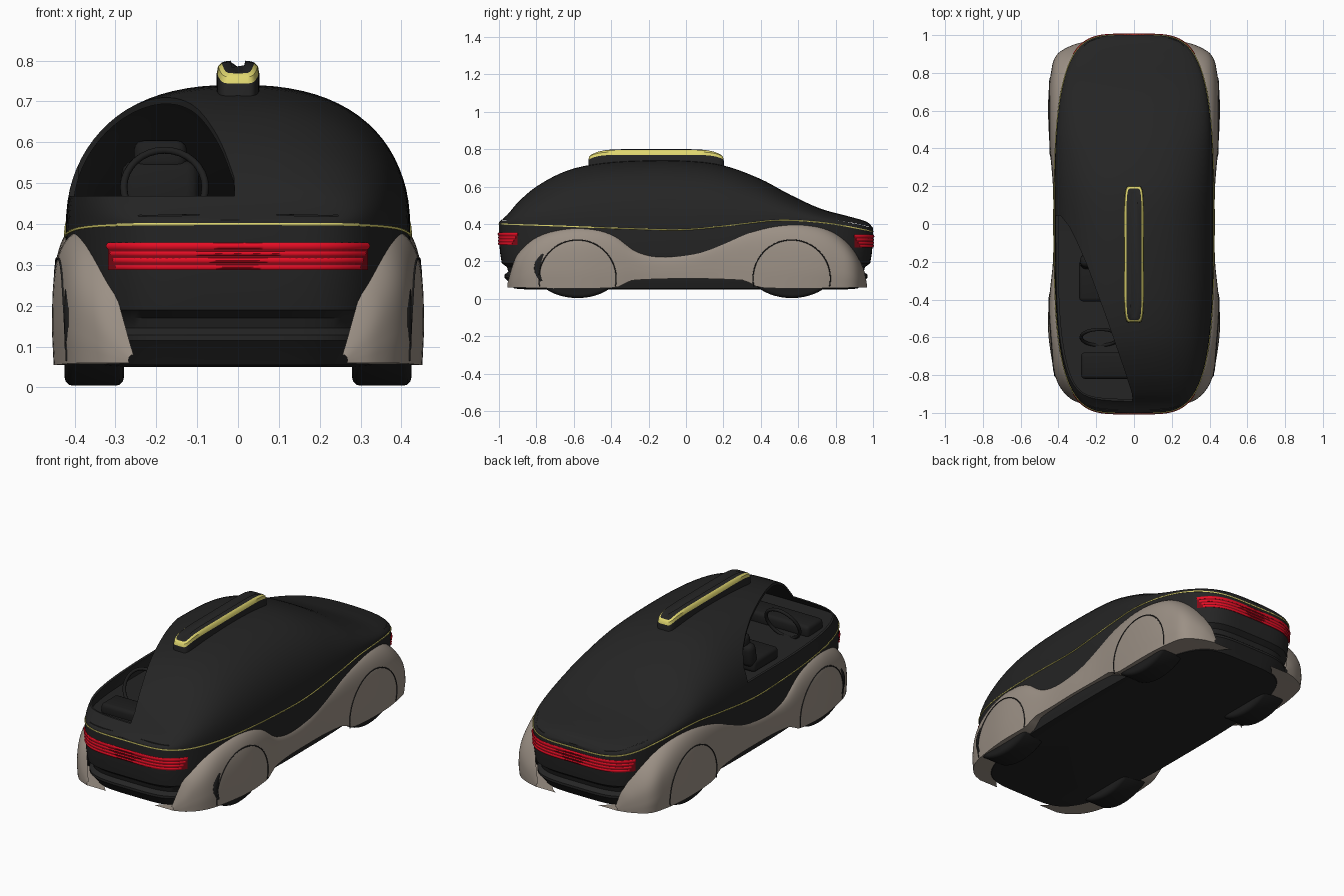
import bpy
import bmesh
from math import sin, cos, pi, radians, copysign

if "Cube" in bpy.data.objects:
    bpy.data.objects.remove(bpy.data.objects["Cube"])


# ---------- helpers ----------
def material(name, rgb):
    m = bpy.data.materials.new(name)
    m.use_nodes = True
    m.diffuse_color = (*rgb, 1)
    m.node_tree.nodes["Principled BSDF"].inputs["Base Color"].default_value = (*rgb, 1)
    return m


BLACK = material("body black", (0.018, 0.018, 0.018))
DARK = material("interior black", (0.013, 0.013, 0.013))
TAN = material("fender taupe", (0.33, 0.28, 0.235))
RED = material("lamp red", (0.8, 0.004, 0.018))
DEEP = material("lamp dark red", (0.22, 0.003, 0.008))
YELLOW = material("trim yellow", (0.75, 0.68, 0.16))


def spline(table):
    """Smooth function through (position, value) pairs."""
    def slope(i):
        a, b = max(i - 1, 0), min(i + 1, len(table) - 1)
        return (table[b][1] - table[a][1]) / (table[b][0] - table[a][0])

    def f(t):
        t = min(max(t, table[0][0]), table[-1][0])
        i = next(k for k in range(len(table) - 1) if t <= table[k + 1][0])
        (a, p), (b, q) = table[i], table[i + 1]
        h, u = b - a, (t - a) / (b - a)
        return (p * (1 + 2 * u) * (1 - u) ** 2 + h * slope(i) * u * (1 - u) ** 2
                + q * u * u * (3 - 2 * u) + h * slope(i + 1) * u * u * (u - 1))
    return f


def finish(ob, angle=35):
    bpy.ops.object.select_all(action='DESELECT')
    ob.select_set(True)
    bpy.context.view_layer.objects.active = ob
    bpy.ops.object.shade_smooth_by_angle(angle=radians(angle))


def rows_mesh(name, rows, mats, closed=False, caps=False):
    """Skin a list of equal-length point rows."""
    bm = bmesh.new()
    vs = [[bm.verts.new(p) for p in r] for r in rows]
    n = len(rows[0])
    for a, b in zip(vs, vs[1:]):
        for j in range(n if closed else n - 1):
            k = (j + 1) % n
            bm.faces.new((a[j], a[k], b[k], b[j]))
    if caps:
        bm.faces.new(vs[0])
        bm.faces.new(vs[-1])
    bmesh.ops.recalc_face_normals(bm, faces=bm.faces)
    me = bpy.data.meshes.new(name)
    bm.to_mesh(me)
    bm.free()
    for m in mats:
        me.materials.append(m)
    ob = bpy.data.objects.new(name, me)
    bpy.context.collection.objects.link(ob)
    return ob


def tube(name, pts, radius, mat, cyclic=False):
    cu = bpy.data.curves.new(name, 'CURVE')
    cu.dimensions = '3D'
    cu.bevel_depth, cu.bevel_resolution, cu.use_fill_caps = radius, 1, True
    sp = cu.splines.new('POLY')
    sp.points.add(len(pts) - 1)
    for p, co in zip(sp.points, pts):
        p.co = (*co, 1)
    sp.use_cyclic_u = cyclic
    cu.materials.append(mat)
    ob = bpy.data.objects.new(name, cu)
    bpy.context.collection.objects.link(ob)
    bpy.ops.object.select_all(action='DESELECT')
    ob.select_set(True)
    bpy.context.view_layer.objects.active = ob
    bpy.ops.object.convert(target='MESH')
    finish(bpy.context.object, 60)


def box(name, loc, size, mat, bevel=0.02, tilt=0):
    bpy.ops.mesh.primitive_cube_add(size=1, location=loc, rotation=(tilt, 0, 0))
    ob = bpy.context.object
    ob.name, ob.scale = name, size
    bpy.ops.object.transform_apply(location=False, rotation=False, scale=True)
    mod = ob.modifiers.new("round", 'BEVEL')
    mod.width, mod.segments = bevel, 3
    bpy.ops.object.modifier_apply(modifier="round")
    ob.data.materials.append(mat)
    finish(ob)


# ---------- shape of the body ----------
roof = spline([(-1, .41), (-.95, .455), (-.9, .515), (-.8, .6), (-.65, .68), (-.5, .718),
               (-.3, .737), (0, .738), (.2, .713), (.4, .64), (.55, .56), (.72, .482),
               (.88, .438), (.97, .41), (1, .38)])
belt = spline([(-1, .4), (-.7, .39), (-.3, .375), (0, .37), (.3, .4), (.5, .42),
               (.75, .405), (1, .36)])
arch_top = spline([(-.955, .08), (-.93, .17), (-.9, .24), (-.8, .33), (-.65, .375), (-.5, .375),
                   (-.38, .34), (-.28, .265), (-.2, .237), (-.1, .23), (.05, .25), (.2, .31),
                   (.35, .365), (.5, .395), (.65, .395), (.78, .36), (.88, .28), (.95, .16),
                   (.967, .08)])
arch_base = spline([(-.955, .06), (-.38, .06), (-.28, .1), (.3, .1), (.4, .06), (.967, .06)])
bulge = spline([(-.955, 0), (-.93, .035), (-.85, .058), (-.7, .054), (-.55, .05), (-.4, .034),
                (-.2, .008), (0, .006), (.2, .008), (.4, .03), (.6, .055), (.8, .08),
                (.9, .09), (.95, .045), (.967, 0)])


def width(y):
    return .422 * max(0, 1 - abs(y) ** 3) ** (1 / 4.5)


def nose(x):
    return (1 - (abs(x) / .422) ** 4.5) ** (1 / 3)


def cabin_solid(name, shrink, lift):
    rows = []
    for i in range(65):
        y = -cos(pi * i / 64) * (.9997 - shrink)
        w, b = width(y) - shrink, belt(y) + lift
        h = max(roof(y) - shrink - b, .004)
        rows.append([(w * copysign(abs(cos(a)) ** .83, cos(a)), y, b + h * max(sin(a), 0) ** .83)
                     for a in [pi * j / 40 for j in range(41)]])
    return rows_mesh(name, rows, [BLACK], closed=True, caps=True)


# ---------- upper cabin with one open window quarter ----------
cabin = cabin_solid("upper_cabin", 0, 0)
cavity = cabin_solid("cavity_cutter", .016, .02)
plan = [(-.6, .05), (-.39, .045), (-.345, -.01), (-.3, -.1), (-.25, -.215), (-.2, -.35),
        (-.15, -.485), (-.1, -.63), (-.05, -.775), (-.01, -.9), (0, -1.1), (-.6, -1.1)]
window = rows_mesh("window_cutter", [[(x, y, z) for x, y in plan] for z in (.468, 1)],
                   [BLACK], closed=True, caps=True)
bpy.context.view_layer.objects.active = cabin
for cutter in (cavity, window):
    cutter.hide_render = True
    mod = cabin.modifiers.new("cut", 'BOOLEAN')
    mod.operation, mod.object, mod.solver = 'DIFFERENCE', cutter, 'EXACT'
    bpy.ops.object.modifier_apply(modifier="cut")
    bpy.data.objects.remove(cutter)
finish(cabin)

# ---------- lower body with bumper lip ----------
ys = [-cos(pi * i / 64) * .9997 for i in range(65)]
outline = [(width(y), y) for y in ys] + [(-width(y), y) for y in reversed(ys)]
levels = [(.055, .92), (.08, .94), (.115, .972), (.128, .972), (.145, .95), (.17, .958),
          (.19, .985), (.25, .995), (.32, 1)]
rings = [[(x * s, y * s, z) for x, y in outline] for z, s in levels]
rings.append([(x, y, belt(y)) for x, y in outline])
rings.insert(0, [(x * .8, y * .85, .05) for x, y in outline])
finish(rows_mesh("lower_body", rings, [BLACK], closed=True, caps=True))
tube("belt_trim", [(x * 1.001, y * 1.001, belt(y)) for x, y in outline], .0035, YELLOW, True)


# ---------- fenders with wheel skirts ----------
def fender_x(y, z):
    lo, hi = arch_base(y), arch_top(y)
    s = min(max((z - lo) / (hi - lo), 0), 1)
    base = width(y) - .012
    return base + (bulge(y) + .012) * max(0, 1 - s ** 5) ** .6 * (.93 + .07 * min(1, s * 4))


for side, label in ((1, "left"), (-1, "right")):
    rows = []
    for i in range(81):
        y = .006 - .961 * cos(pi * i / 80)
        lo, hi = arch_base(y), arch_top(y)
        zs = [lo + (hi - lo) * sin(pi / 2 * j / 18) for j in range(19)]
        rows.append([(side * (width(y) - .12), y, lo)]
                    + [(side * fender_x(y, z), y, z) for z in zs])
    finish(rows_mesh(label + "_fender", rows, [TAN]), 50)

    for yc, end in ((-.58, "front"), (.565, "back")):
        # skirt seam
        arc = [(yc + .207 * cos(a), .108 + .207 * sin(a))
               for a in [radians(-12 + 204 * k / 40) for k in range(41)]]
        tube(f"{end}_{label}_skirt_seam", [(side * fender_x(y, z), y, z) for y, z in arc],
             .003, BLACK)
        # tyre
        bpy.ops.mesh.primitive_cylinder_add(vertices=48, radius=1, depth=.145,
                                            location=(side * .352, yc, .162),
                                            rotation=(0, pi / 2, 0))
        tyre = bpy.context.object
        tyre.name, tyre.scale = f"{end}_{label}_tyre", (.158, .235, 1)
        bpy.ops.object.transform_apply(location=False, rotation=False, scale=True)
        mod = tyre.modifiers.new("round", 'BEVEL')
        mod.width, mod.segments = .02, 3
        bpy.ops.object.modifier_apply(modifier="round")
        tyre.data.materials.append(DARK)
        finish(tyre)

# ---------- light bars at both ends ----------
for sign, end, drop in ((-1, "front", 0), (1, "back", .012)):
    def path(half, z, scale):
        xs = [half * (k / 20 - 1) for k in range(41)]
        return [(x * scale, sign * nose(x) * scale, z - drop) for x in xs]
    rows_mesh(end + "_lamp_panel", [path(.317, z, 1.003) for z in (.287, .355)], [DEEP])
    for k, (half, z, r) in enumerate([(.317, .346, .008), (.31, .328, .006),
                                      (.303, .311, .006), (.297, .295, .006)]):
        tube(f"{end}_lamp_bar_{k + 1}", path(half, z, 1), r, RED)

# ---------- roof sensor pod ----------
rings = []
for inset, dz in ((0, -.1), (0, -.033), (.001, -.028), (.004, -.012), (.013, -.003),
                  (.02, 0), (.035, .002)):
    ring = []
    for k in range(72):
        c, s = cos(2 * pi * k / 72), sin(2 * pi * k / 72)
        t = copysign(abs(s) ** .3, s)
        ring.append(((.053 - inset) * copysign(abs(c) ** .3, c), -.16 + (.362 - inset) * t,
                     .798 - .026 * abs(t) ** 8 + dz))
    rings.append(ring)
pod = rows_mesh("roof_pod", rings, [BLACK, YELLOW], closed=True, caps=True)
for f in pod.data.polygons:
    f.material_index = int(f.index // 72 in (2, 3))
finish(pod)

# ---------- interior ----------
for x, label in ((-.19, "right"), (.19, "left")):
    box(label + "_seat_cushion", (x, -.3, .43), (.2, .22, .07), DARK)
    box(label + "_seat_back", (x, -.2, .49), (.19, .07, .13), DARK, .03, -.15)
    box(label + "_headrest", (x, -.19, .565), (.13, .06, .08), DARK, .025, -.15)
box("dashboard", (0, -.75, .43), (.56, .14, .07), DARK)
bpy.ops.mesh.primitive_torus_add(major_radius=.1, minor_radius=.009, major_segments=32,
                                 minor_segments=8, location=(-.18, -.6, .49),
                                 rotation=(radians(65), 0, 0))
wheel = bpy.context.object
wheel.name = "steering_wheel"
wheel.data.materials.append(DARK)
finish(wheel, 60)
